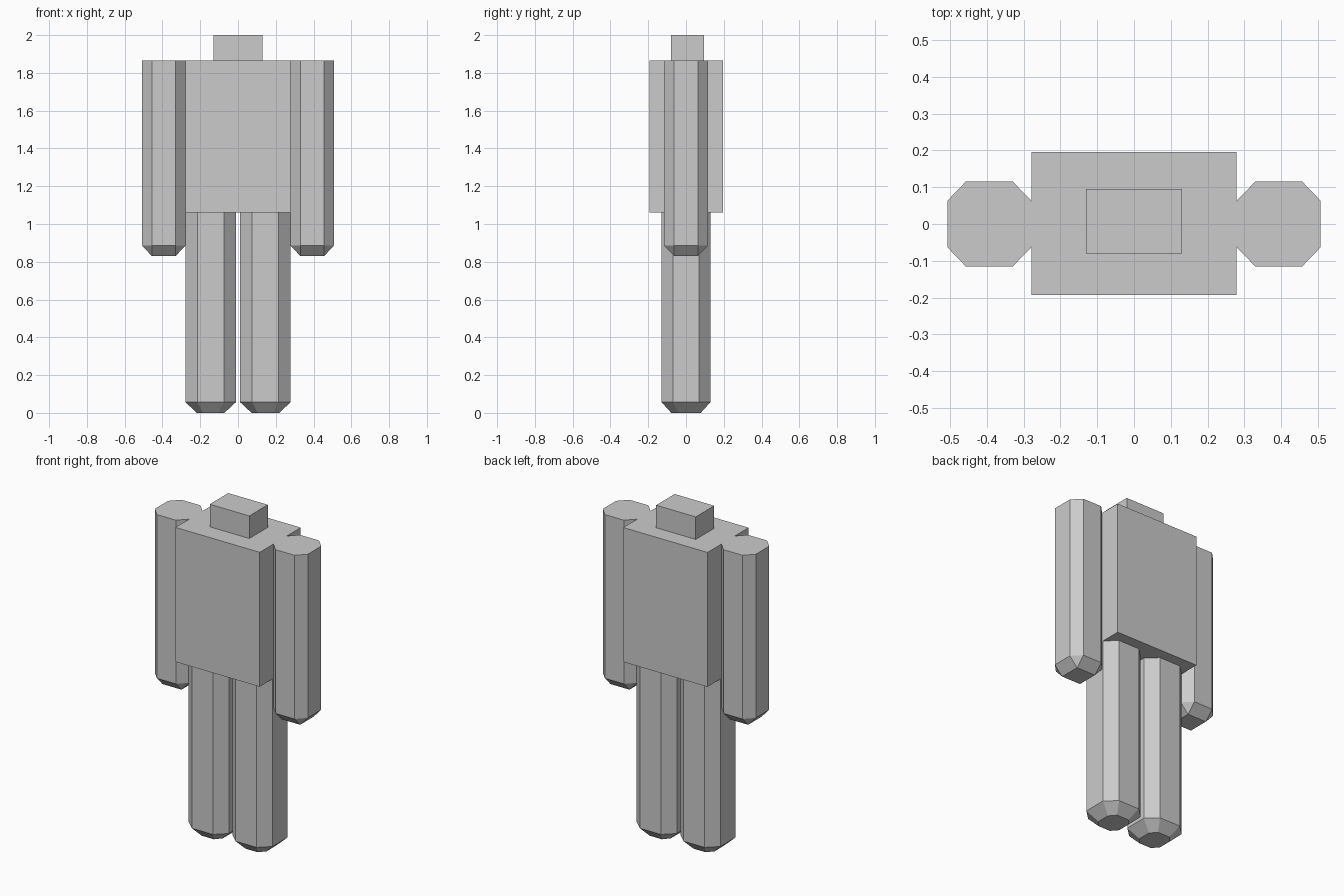
import bpy
import bmesh

cube = bpy.data.objects.get("Cube")
if cube:
    bpy.data.objects.remove(cube, do_unlink=True)

grey = bpy.data.materials.new("plain grey")
grey.use_nodes = True
grey.diffuse_color = (0.6, 0.6, 0.6, 1)
grey.node_tree.nodes["Principled BSDF"].inputs["Base Color"].default_value = (0.6, 0.6, 0.6, 1)


def add_object(name, bm):
    bmesh.ops.recalc_face_normals(bm, faces=bm.faces)
    mesh = bpy.data.meshes.new(name)
    bm.to_mesh(mesh)
    bm.free()
    mesh.materials.append(grey)
    obj = bpy.data.objects.new(name, mesh)
    bpy.context.collection.objects.link(obj)


def ring(bm, points, z):
    return [bm.verts.new((x, y, z)) for x, y in points]


def box(name, x0, x1, y0, y1, z0, z1):
    bm = bmesh.new()
    corners = [(x0, y0), (x1, y0), (x1, y1), (x0, y1)]
    low, high = ring(bm, corners, z0), ring(bm, corners, z1)
    bm.faces.new(low)
    bm.faces.new(high)
    for i in range(4):
        j = (i + 1) % 4
        bm.faces.new((low[i], low[j], high[j], high[i]))
    add_object(name, bm)


def octagon(cx, hx, hy, fx, fy):
    """Half sizes hx, hy; half lengths of the flat sides fx, fy."""
    quarter = [(-fx, -hy), (fx, -hy), (hx, -fy), (hx, fy)]
    return [(cx + x, y) for x, y in quarter + [(-x, -y) for x, y in quarter]]


def limb(name, outer, tip, z0, z_bevel, z1):
    """Octagonal column whose foot narrows to the tip outline."""
    bm = bmesh.new()
    rings = [ring(bm, tip, z0), ring(bm, outer, z_bevel), ring(bm, outer, z1)]
    for low, high in zip(rings, rings[1:]):
        for i in range(8):
            j = (i + 1) % 8
            bm.faces.new((low[i], low[j], high[j], high[i]))
    bm.faces.new(rings[0])
    bm.faces.new(rings[2])
    bmesh.ops.remove_doubles(bm, verts=bm.verts, dist=0.0005)
    add_object(name, bm)


# Body and neck
box("torso", -0.279, 0.279, -0.193, 0.195, 1.06, 1.865)
box("neck", -0.131, 0.131, -0.08, 0.095, 1.865, 2.0)

# Arms end in a rectangular tip, legs in a smaller octagon
for side, s in (("left", 1), ("right", -1)):
    arm_x, leg_x = s * 0.393, s * 0.145
    limb(side + "_arm", octagon(arm_x, 0.114, 0.116, 0.063, 0.063),
         octagon(arm_x, 0.063, 0.063, 0.063, 0.063), 0.83, 0.885, 1.865)
    limb(side + "_leg", octagon(leg_x, 0.134, 0.13, 0.07, 0.07),
         octagon(leg_x, 0.073, 0.078, 0.04, 0.04), 0.0, 0.057, 1.06)
